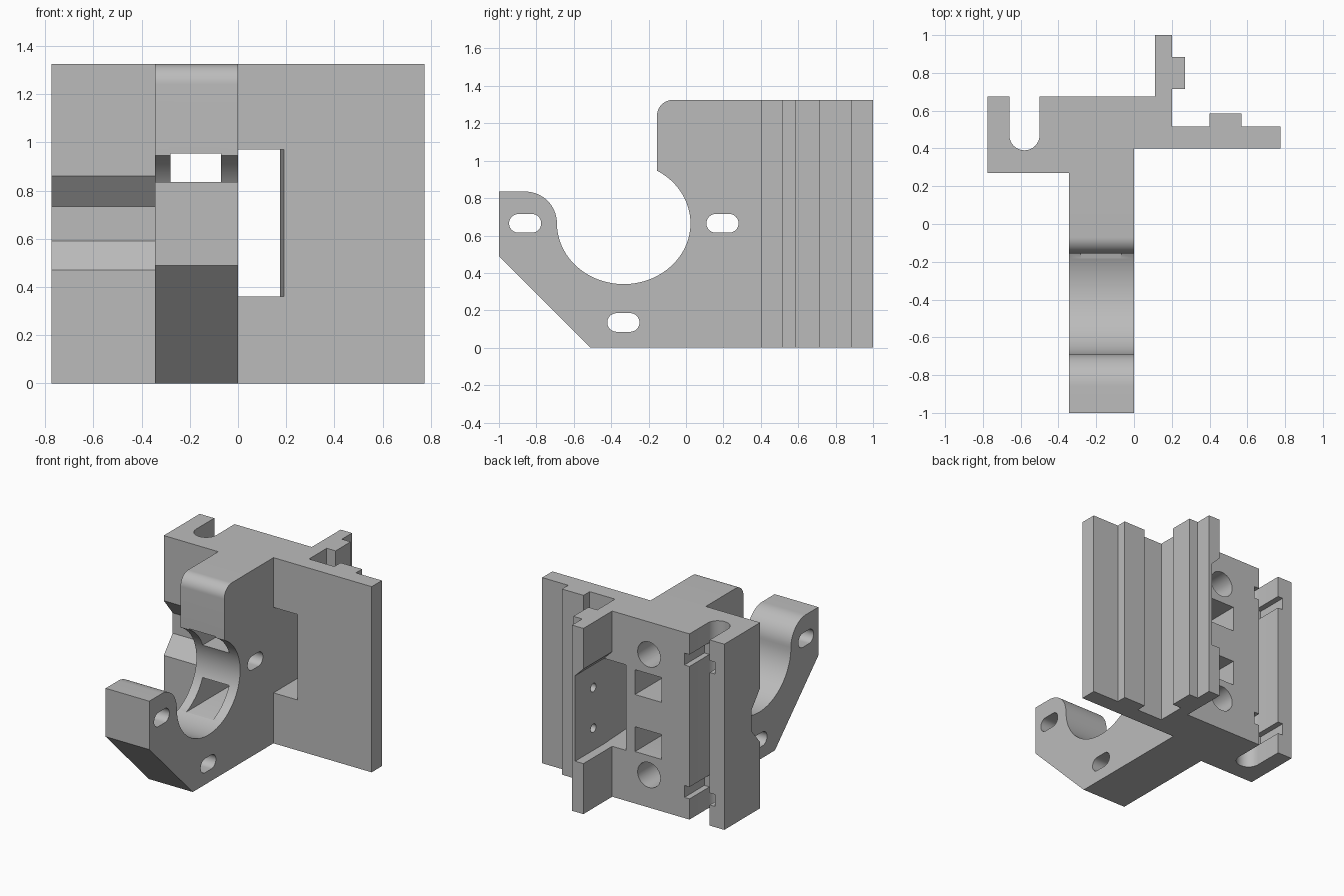
import bpy, bmesh
from math import cos, sin, radians, pi

cube = bpy.data.objects.get("Cube")
if cube:
    bpy.data.objects.remove(cube, do_unlink=True)

grey = bpy.data.materials.new("plain grey")
grey.use_nodes = True
grey.diffuse_color = (0.5, 0.5, 0.5, 1)
shader = next(n for n in grey.node_tree.nodes if n.type == 'BSDF_PRINCIPLED')
shader.inputs["Base Color"].default_value = (0.5, 0.5, 0.5, 1)

H = 1.325       # full height
MID = H / 2     # level the details are mirrored about


def arc(cx, cy, rx, ry, start, end, steps=16):
    angles = [radians(start + (end - start) * i / steps) for i in range(steps + 1)]
    return [(cx + rx * cos(a), cy + ry * sin(a)) for a in angles]


def prism(name, profile, axis, lo, hi):
    """Extrude a closed 2D profile along one axis."""
    place = {'x': lambda a, b, d: (d, a, b),
             'y': lambda a, b, d: (a, d, b),
             'z': lambda a, b, d: (a, b, d)}[axis]
    bm = bmesh.new()
    low = [bm.verts.new(place(a, b, lo)) for a, b in profile]
    high = [bm.verts.new(place(a, b, hi)) for a, b in profile]
    bm.faces.new(low)
    bm.faces.new(high)
    n = len(profile)
    for i in range(n):
        j = (i + 1) % n
        bm.faces.new((low[i], low[j], high[j], high[i]))
    bmesh.ops.recalc_face_normals(bm, faces=bm.faces)
    mesh = bpy.data.meshes.new(name)
    bm.to_mesh(mesh)
    bm.free()
    mesh.materials.append(grey)
    ob = bpy.data.objects.new(name, mesh)
    bpy.context.collection.objects.link(ob)
    return ob


def rect(a0, a1, b0, b1):
    return [(a0, b0), (a1, b0), (a1, b1), (a0, b1)]


def combine(target, tool, operation='DIFFERENCE'):
    """Apply a boolean and discard the tool."""
    bpy.context.view_layer.objects.active = target
    mod = target.modifiers.new("combine", 'BOOLEAN')
    mod.operation = operation
    mod.solver = 'EXACT'
    mod.object = tool
    bpy.ops.object.modifier_apply(modifier=mod.name)
    bpy.data.objects.remove(tool, do_unlink=True)


# Carriage body: block with round-bottomed slot, rib, and stepped side plate
plan = [(-0.775, 0.27), (0, 0.27), (0, 0.4), (0.775, 0.4), (0.775, 0.515),
        (0.57, 0.515), (0.57, 0.585), (0.4, 0.585), (0.4, 0.515), (0.2, 0.515),
        (0.2, 0.715), (0.27, 0.715), (0.27, 0.885), (0.2, 0.885),
        (0.2, 1), (0.11, 1), (0.11, 0.675), (-0.5, 0.675)]
plan += arc(-0.58, 0.47, 0.08, 0.08, 0, -180)
plan += [(-0.66, 0.675), (-0.775, 0.675)]
body = prism("bracket_body", plan, 'z', 0, H)

# Forward arm with the large round cradle
side = [(-0.51, 0), (0.35, 0), (0.35, H)]
side += arc(-0.07, H - 0.085, 0.085, 0.085, 90, 180)
side += arc(-0.333, 0.665, 0.357, 0.325, 60, -180, 48)
side += arc(-0.86, 0.665, 0.17, 0.17, 0, 90)[1:]
side += [(-1, 0.835), (-1, 0.49)]
combine(body, prism("arm", side, 'x', -0.345, 0), 'UNION')

# Three stadium-shaped bolt slots across the arm
for y, z in ((-0.86, 0.665), (0.195, 0.665), (-0.335, 0.135)):
    slot = arc(y + 0.036, z, 0.05, 0.05, -90, 90) + arc(y - 0.036, z, 0.05, 0.05, 90, 270)
    combine(body, prism("bolt_slot", slot, 'x', -0.5, 0.1))

# Tapered notch in the front of the side block
notch = [(0.2, 0.47), (0.27, 0.47), (0.37, 0.59), (0.37, 0.735), (0.27, 0.86), (0.2, 0.86)]
combine(body, prism("front_notch", notch, 'x', -0.9, -0.345))

# Window through the plate, recessed into the rib, with a sloped ceiling
window = [(0, 0.3), (0.19, 0.3), (0.19, 0.4), (0.175, 0.675), (0.175, 1.1), (0, 1.1)]
combine(body, prism("window", window, 'z', 0.36, 0.97))
ceiling = [(0.05, 0.9), (0.175, 0.9), (0.175, 0.97), (0.05, 1.095)]
combine(body, prism("window_ceiling", ceiling, 'y', 0.675, 1.1))

# Mirrored pairs: tie windows, blind bores, slot grooves, rib pin holes
for s in (-1, 1):
    ends = sorted((MID + s * 0.115, MID + s * 0.292))
    combine(body, prism("tie_window", rect(-0.28, -0.07, *ends), 'y', -0.2, 0.8))
    bore = arc(-0.18, MID + s * 0.43, 0.09, 0.09, 0, 345, 23)
    combine(body, prism("blind_bore", bore, 'y', 0.33, 0.8))
    ends = sorted((MID + s * 0.43, MID + s * 0.515))
    combine(body, prism("slot_groove", rect(-0.7, -0.46, *ends), 'y', 0.45, 0.8))
    pin = arc(0.795, MID + s * 0.145, 0.03, 0.03, 0, 337.5, 15)
    combine(body, prism("pin_hole", pin, 'x', 0.15, 0.25))

# Smooth the rounded surfaces, keep the corners crisp
bpy.ops.object.select_all(action='DESELECT')
body.select_set(True)
bpy.context.view_layer.objects.active = body
bpy.ops.object.shade_smooth_by_angle(angle=pi / 6)
